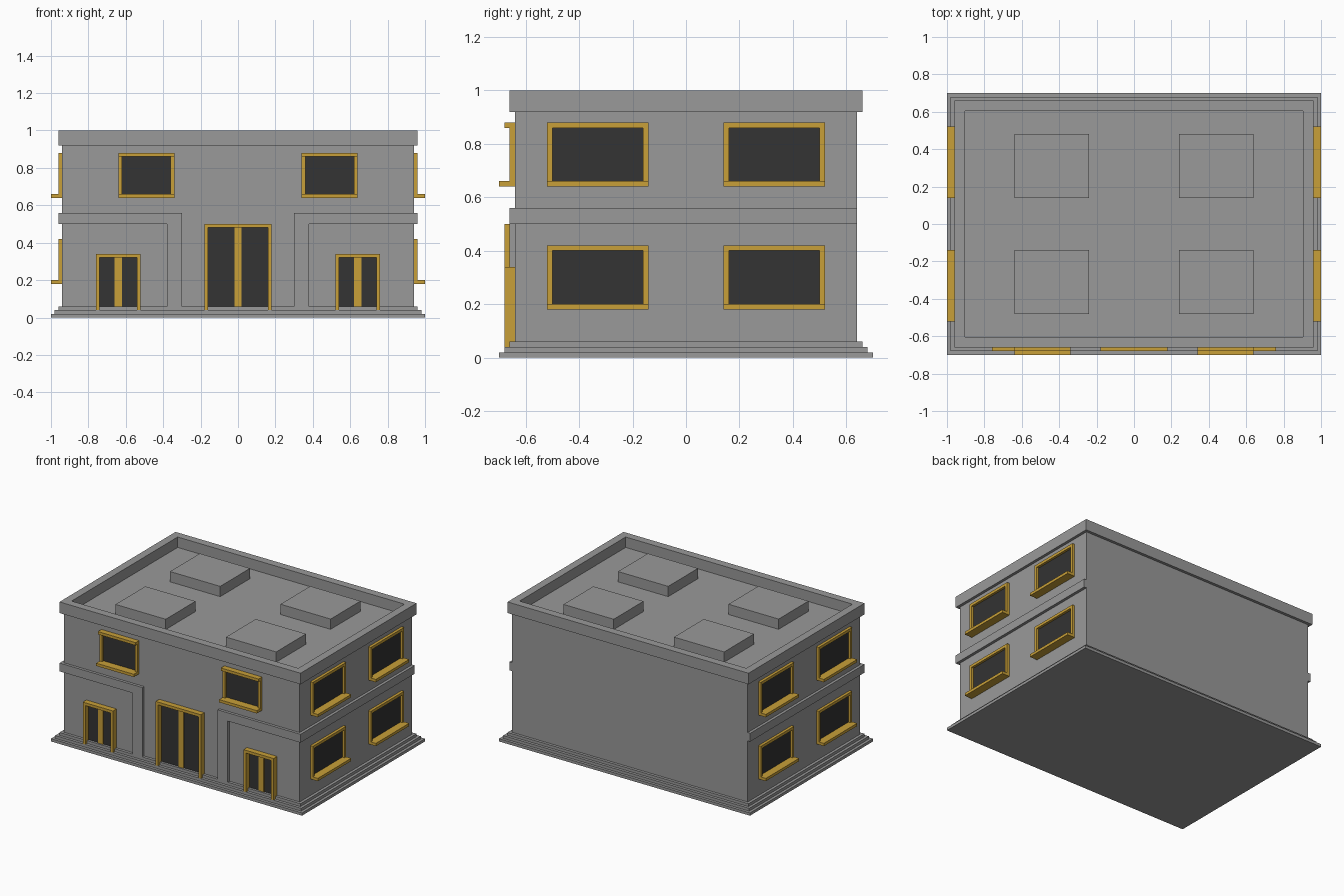
import bpy, bmesh
from mathutils import Vector

if "Cube" in bpy.data.objects:
    bpy.data.objects.remove(bpy.data.objects["Cube"])


def material(name, rgb):
    m = bpy.data.materials.new(name)
    m.diffuse_color = (*rgb, 1)
    m.use_nodes = True
    m.node_tree.nodes["Principled BSDF"].inputs["Base Color"].default_value = m.diffuse_color
    return m


GREY = material("grey_stone", (0.32, 0.32, 0.32))
GOLD = material("gold_trim", (0.58, 0.35, 0.04))
DARK = material("dark_glass", (0.033, 0.033, 0.033))


def finish(bm, name, mat):
    bmesh.ops.recalc_face_normals(bm, faces=bm.faces)
    me = bpy.data.meshes.new(name)
    bm.to_mesh(me)
    bm.free()
    me.materials.append(mat)
    ob = bpy.data.objects.new(name, me)
    bpy.context.collection.objects.link(ob)
    return ob


def add_box(bm, x, y, z):
    r = bmesh.ops.create_cube(bm, size=1)
    for v in r["verts"]:
        v.co = Vector([a[0] + (c + 0.5) * (a[1] - a[0]) for a, c in zip((x, y, z), v.co)])


def boxes(name, mat, parts):
    bm = bmesh.new()
    for p in parts:
        add_box(bm, *p)
    return finish(bm, name, mat)


def mirror_x(p):
    (a, b), y, z = p
    return ((-b, -a), y, z)


def both(parts):
    return parts + [mirror_x(p) for p in parts]


def on_front(u, d, z):
    # u along the wall, d = how far the part stands out from the wall
    return (u, (-0.64 - d[1], -0.64 - d[0]), z)


def on_side(u, d, z):
    return ((0.94 + d[0], 0.94 + d[1]), u, z)


# stepped plinth
for i in range(3):
    s = 0.02 * i
    boxes(f"plinth_step_{i + 1}", GREY, [((-1 + s, 1 - s), (-0.7 + s, 0.7 - s), (s, s + 0.02))])

# main walls
boxes("walls", GREY, [((-0.94, 0.94), (-0.64, 0.64), (0.06, 0.922))])

# parapet with sunken roof
bm = bmesh.new()
add_box(bm, (-0.96, 0.96), (-0.66, 0.66), (0.92, 1))
bm.normal_update()
top = [f for f in bm.faces if f.normal.z > 0.9]
bmesh.ops.inset_region(bm, faces=top, thickness=0.08)
ring = [e for e in top[0].edges]
floor = bmesh.ops.extrude_face_region(bm, geom=top)
bmesh.ops.delete(bm, geom=[f for f in top if f.is_valid], context='FACES_ONLY')
for v in floor["geom"]:
    if isinstance(v, bmesh.types.BMVert):
        v.co.z -= 0.075
finish(bm, "parapet_and_roof", GREY)

# roof boxes
boxes("roof_boxes", GREY, both([((0.24, 0.64), y, (0.924, 0.999))
                                for y in ((-0.48, -0.14), (0.14, 0.48))]))

# storey band: front halves with a leg beside the entrance, then along the sides
boxes("storey_band", GREY, both([
    ((0.30, 0.96), (-0.66, -0.64), (0.50, 0.56)),
    ((0.94, 0.96), (-0.64, 0.64), (0.50, 0.56)),
    ((0.30, 0.38), (-0.66, -0.64), (0.06, 0.50))]))


def window(name, place, u0, u1, z0, z1, lintel):
    t = 0.02
    boxes(name + "_frame", GOLD, both([
        place((u0, u0 + t), (0, 0.02), (z0 + t, z1 - t)),
        place((u1 - t, u1), (0, 0.02), (z0 + t, z1 - t)),
        place((u0, u1), (0, lintel), (z1 - t, z1)),
        place((u0, u1), (0, 0.06), (z0, z0 + t))]))
    boxes(name + "_glass", DARK, both([
        place((u0 + t, u1 - t), (0, 0.003), (z0 + t, z1 - t))]))


# windows, mirrored left and right
window("front_window", on_front, 0.34, 0.64, 0.64, 0.88, 0.04)
for floor_name, z in (("lower", 0.18), ("upper", 0.64)):
    for end, u in (("front", -0.52), ("rear", 0.14)):
        window(f"{floor_name}_{end}_side_window", on_side, u, u + 0.38, z, z + 0.24, 0.02)


def door(name, c, w, z1, mirrored):
    t = 0.02
    rep = both if mirrored else (lambda p: p)
    boxes(name + "_frame", GOLD, rep([
        on_front((c - w, c - w + t), (0, 0.04), (0.04, z1 - t)),
        on_front((c + w - t, c + w), (0, 0.04), (0.04, z1 - t)),
        on_front((c - w, c + w), (0, 0.04), (z1 - t, z1)),
        on_front((c - 0.02, c + 0.02), (0, 0.01), (0.06, z1 - t))]))
    boxes(name + "_glass", DARK, rep([
        on_front((c - w + t, c + w - t), (0, 0.003), (0.06, z1 - t))]))


# doors
door("main_door", 0, 0.18, 0.50, False)
door("side_door", 0.64, 0.12, 0.34, True)
